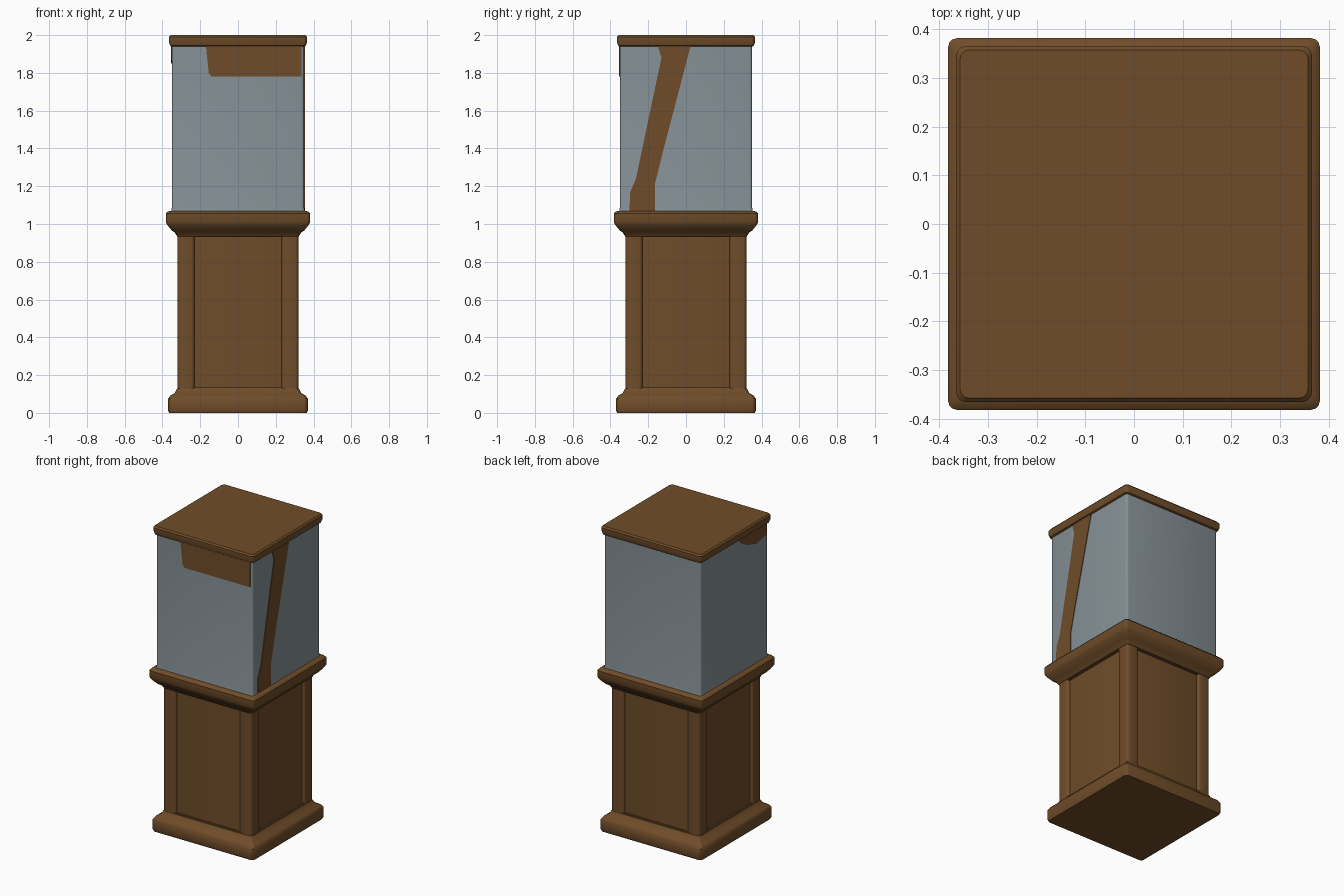
import bpy, bmesh, math
from mathutils import Matrix

if "Cube" in bpy.data.objects:
    bpy.data.objects.remove(bpy.data.objects["Cube"])


def material(name, rgb):
    m = bpy.data.materials.new(name)
    m.diffuse_color = (*rgb, 1)
    m.use_nodes = True
    m.node_tree.nodes["Principled BSDF"].inputs["Base Color"].default_value = m.diffuse_color
    return m


WOOD = material("brown wood", (0.16, 0.073, 0.022))
GLASS = material("grey glass", (0.235, 0.28, 0.305))


def finish(bm, name, mat):
    bmesh.ops.recalc_face_normals(bm, faces=bm.faces)
    me = bpy.data.meshes.new(name)
    bm.to_mesh(me)
    bm.free()
    ob = bpy.data.objects.new(name, me)
    me.materials.append(mat)
    bpy.context.collection.objects.link(ob)
    bpy.ops.object.select_all(action='DESELECT')
    ob.select_set(True)
    bpy.context.view_layer.objects.active = ob
    bpy.ops.object.shade_smooth_by_angle(angle=math.radians(35))
    return ob


def square_loft(name, profile, radius, mat, centre=(0, 0), steps=3):
    """Stack rounded squares, each given as (half width, height)."""
    bm = bmesh.new()
    rings = []
    for half, z in profile:
        ring = []
        for q in range(4):
            a0 = q * math.pi / 2
            sx, sy = [(1, 1), (-1, 1), (-1, -1), (1, -1)][q]
            for s in range(steps + 1):
                a = a0 + s / steps * math.pi / 2
                ring.append(bm.verts.new((
                    centre[0] + sx * (half - radius) + radius * math.cos(a),
                    centre[1] + sy * (half - radius) + radius * math.sin(a), z)))
        rings.append(ring)
    n = len(rings[0])
    for lo, hi in zip(rings, rings[1:]):
        for i in range(n):
            j = (i + 1) % n
            bm.faces.new((lo[i], lo[j], hi[j], hi[i]))
    bm.faces.new(rings[0])
    bm.faces.new(rings[-1])
    return finish(bm, name, mat)


def plate(name, outline, angle, offset, mat, depth=0.004):
    """Thin plate drawn as (across, up) on a side turned about z."""
    bm = bmesh.new()
    face = bm.faces.new([bm.verts.new((u, -offset, z)) for u, z in outline])
    out = bmesh.ops.extrude_face_region(bm, geom=[face])
    for v in out["geom"]:
        if isinstance(v, bmesh.types.BMVert):
            v.co.y -= depth
    bm.transform(Matrix.Rotation(angle, 4, 'Z'))
    return finish(bm, name, mat)


# Plinth with a stepped, sloping upper edge
square_loft("plinth", [(0.365, 0), (0.37, 0.012), (0.37, 0.075), (0.36, 0.09),
                       (0.335, 0.105), (0.322, 0.13)], 0.02, WOOD)

# Cabinet: recessed panels between four corner posts
square_loft("cabinet_panels", [(0.304, 0.10), (0.304, 0.97)], 0.01, WOOD)
for sx in (-1, 1):
    for sy in (-1, 1):
        square_loft("corner_post", [(0.045, 0.10), (0.045, 0.97)], 0.018, WOOD,
                    (sx * 0.275, sy * 0.275))

# Rails framing the panels
for label, z0, z1 in (("lower_rail", 0.10, 0.135), ("upper_rail", 0.93, 0.97)):
    square_loft(label, [(0.314, z0), (0.314, z1)], 0.015, WOOD)

# Moulded cornice
square_loft("cornice", [(0.322, 0.935), (0.335, 0.955), (0.35, 0.965), (0.375, 0.995),
                        (0.382, 1.01), (0.382, 1.055), (0.372, 1.066), (0.355, 1.07)],
            0.018, WOOD)

# Glass case
square_loft("glass_case", [(0.355, 1.06), (0.35, 1.09), (0.35, 1.96)], 0.015, GLASS)

# Lid with softened edges
square_loft("lid", [(0.352, 1.94), (0.36, 1.945), (0.366, 1.965), (0.366, 1.99),
                    (0.358, 2.0)], 0.02, WOOD)

# Brown markings on the front, right and left glass
plate("front_marking", [(-0.17, 1.945), (-0.155, 1.80), (-0.14, 1.78), (0.335, 1.78),
                        (0.335, 1.945)], 0, 0.35, WOOD)
plate("right_marking", [(-0.30, 1.065), (-0.295, 1.17), (-0.265, 1.24), (-0.13, 1.88),
                        (-0.15, 1.945), (0.025, 1.945), (0.0, 1.85), (-0.115, 1.41),
                        (-0.165, 1.21), (-0.165, 1.065)], math.pi / 2, 0.35, WOOD)
plate("left_marking", [(0.03, 1.945), (0.12, 1.88), (0.22, 1.85), (0.335, 1.87),
                       (0.335, 1.945)], -math.pi / 2, 0.35, WOOD)
